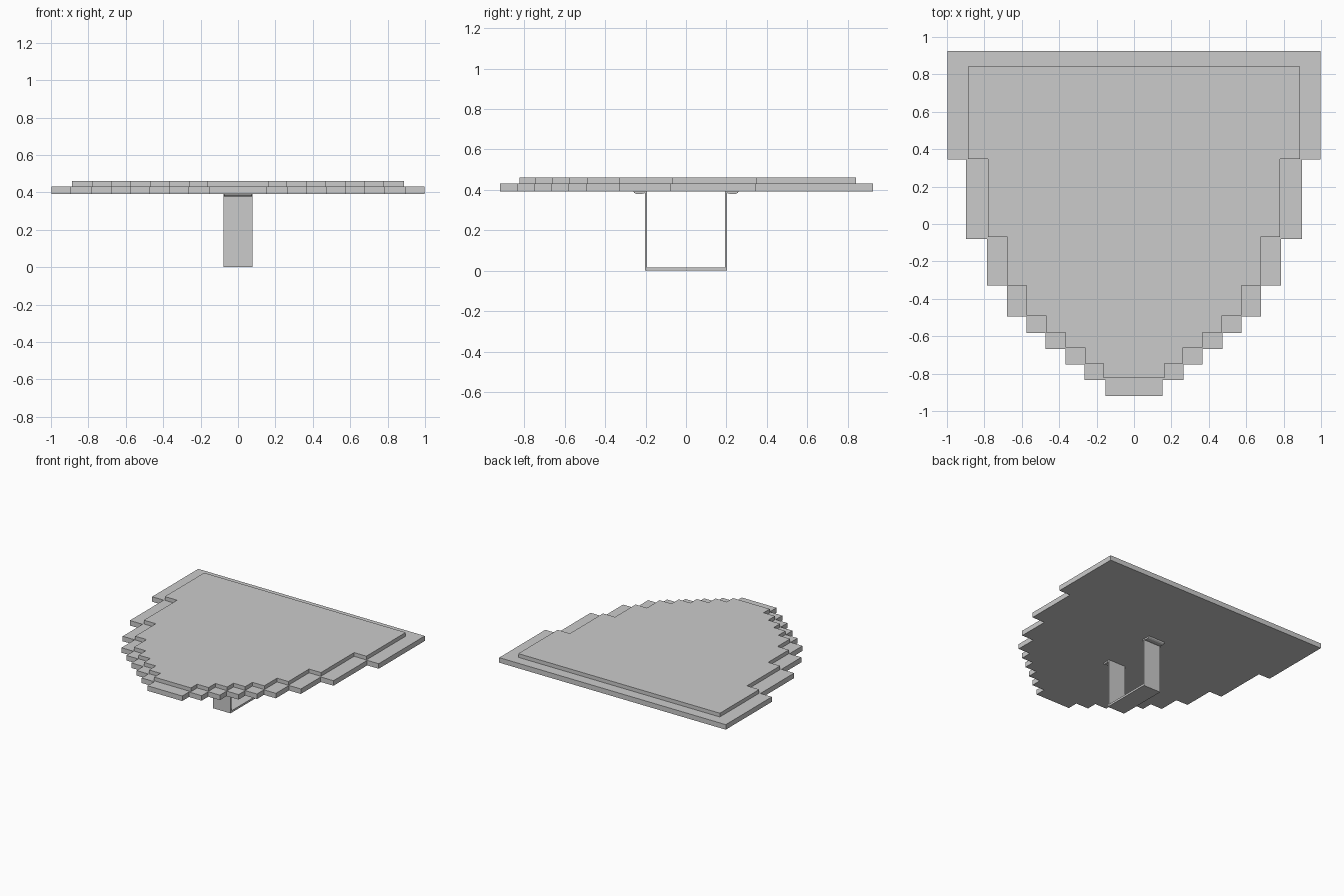
import bpy, bmesh

if "Cube" in bpy.data.objects:
    bpy.data.objects.remove(bpy.data.objects["Cube"])


def prism(name, pts, to3d, direction):
    """Extrude a flat outline along a direction into a closed solid."""
    bm = bmesh.new()
    face = bm.faces.new([bm.verts.new(to3d(a, b)) for a, b in pts])
    res = bmesh.ops.extrude_face_region(bm, geom=[face])
    verts = [g for g in res["geom"] if isinstance(g, bmesh.types.BMVert)]
    bmesh.ops.translate(bm, verts=verts, vec=direction)
    bmesh.ops.recalc_face_normals(bm, faces=bm.faces)
    mesh = bpy.data.meshes.new(name)
    bm.to_mesh(mesh)
    bm.free()
    obj = bpy.data.objects.new(name, mesh)
    bpy.context.collection.objects.link(obj)
    return obj


def stepped_plate(name, back, steps, z0, z1):
    """Mirror-symmetric plate; each step is (half width, front y)."""
    half, y = [], back
    for x, y_end in steps:
        half += [(x, y), (x, y_end)]
        y = y_end
    pts = half + [(-x, y) for x, y in reversed(half)]
    return prism(name, pts, lambda a, b: (a, b, z0), (0, 0, z1 - z0))


# Stacked stepped plates
stepped_plate("lower_plate", 0.925,
              [(0.998, 0.345), (0.897, -0.08), (0.785, -0.33), (0.68, -0.495),
               (0.575, -0.583), (0.472, -0.667), (0.367, -0.752),
               (0.264, -0.835), (0.153, -0.92)], 0.392, 0.432)
stepped_plate("upper_plate", 0.842,
              [(0.888, 0.347), (0.78, -0.07), (0.675, -0.33), (0.575, -0.49),
               (0.47, -0.58), (0.367, -0.66), (0.262, -0.745),
               (0.162, -0.823)], 0.432, 0.462)

# U-shaped handle strap under the plates
outer, inner, top, floor = 0.204, 0.194, 0.392, 0.016
strap = [(-outer, top), (-outer, 0), (outer, 0), (outer, top),
         (inner, top), (inner, floor), (-inner, floor), (-inner, top)]
prism("handle_strap", strap, lambda a, b: (-0.077, a, b), (0.154, 0, 0))

# Thin mounting tabs turned outward at the strap ends
for side, label in ((1, "back"), (-1, "front")):
    tab = [(0.202, 0.392), (0.26, 0.392), (0.256, 0.385), (0.245, 0.379),
           (0.222, 0.379), (0.202, 0.384)]
    prism(label + "_mounting_tab", [(side * a, b) for a, b in tab],
          lambda a, b: (-0.074, a, b), (0.148, 0, 0))
